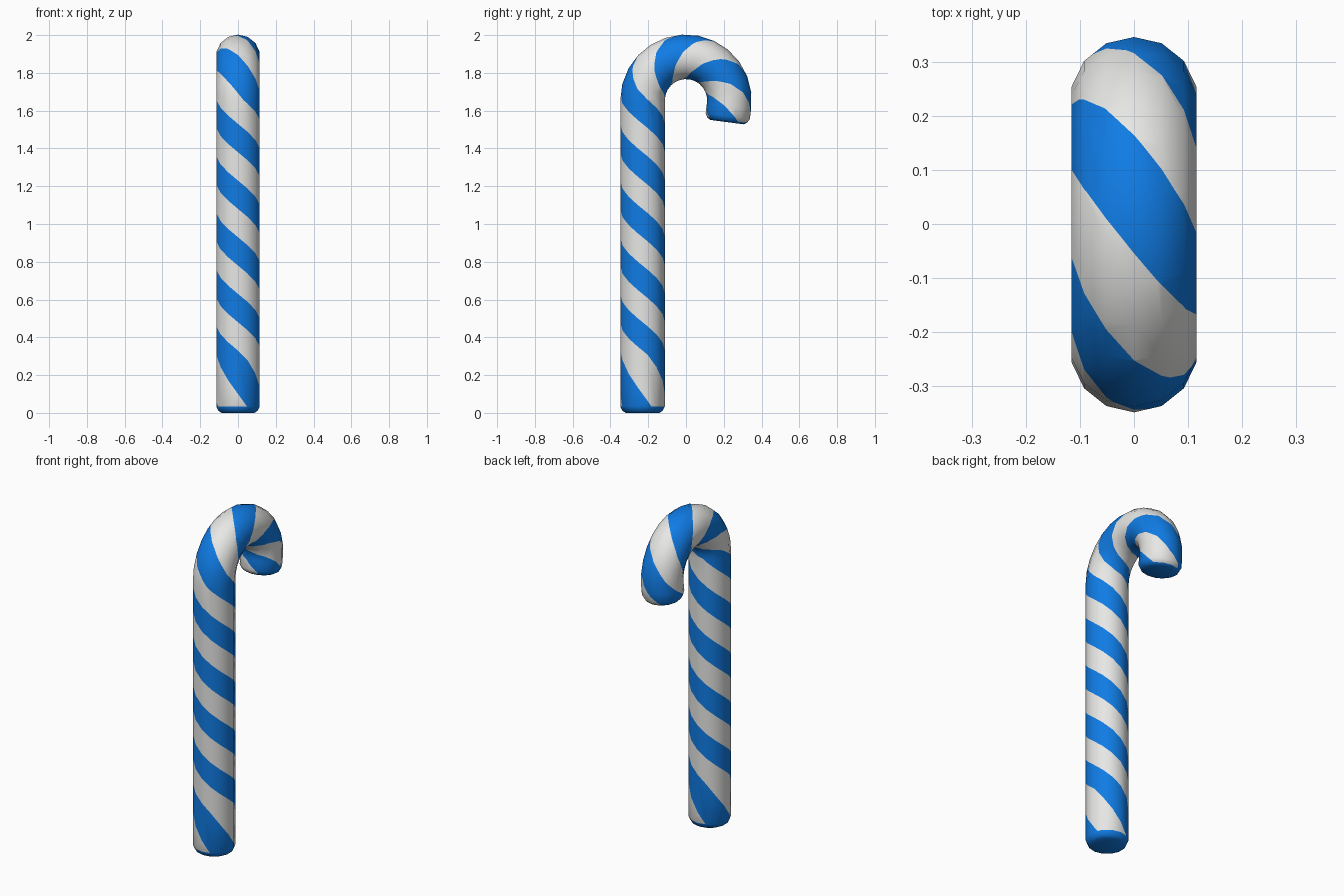
import bpy, bmesh, math
from mathutils import Vector

if "Cube" in bpy.data.objects:
    bpy.data.objects.remove(bpy.data.objects["Cube"])

SIDES, BEND_R, STEM, TUBE = 14, 0.23, 1.655, 0.118
SWEEP = math.radians(187.5)
ARC_END = STEM + BEND_R * SWEEP
TIP = 2.494
PITCH = 0.6            # rise of one stripe turn, two blue stripes per turn
ARC_STEPS = 13


def material(name, rgb):
    m = bpy.data.materials.new(name)
    m.diffuse_color = (*rgb, 1)
    m.use_nodes = True
    m.node_tree.nodes["Principled BSDF"].inputs["Base Color"].default_value = m.diffuse_color
    return m


# Rings along the cane: (distance, tube radius), rounded at both ends
rings = [(0, 0.088), (0.01, 0.106), (0.035, TUBE)]
rings += [(STEM + BEND_R * SWEEP * i / ARC_STEPS, TUBE) for i in range(ARC_STEPS + 1)]
rings += [(TIP - 0.032, TUBE), (TIP - 0.01, 0.106), (TIP, 0.088)]


def corner(col, ring):
    """Tube corner for a side number and a ring number."""
    s, r = rings[ring]
    a = min(max(s - STEM, 0) / BEND_R, SWEEP)
    out = Vector((0, -math.cos(a), math.sin(a)))
    along = Vector((0, math.sin(a), math.cos(a)))
    straight = s - STEM if s < STEM else max(s - ARC_END, 0)
    centre = Vector((0, 0, STEM)) + out * BEND_R + along * straight
    phi = -math.pi + 2 * math.pi * col / SIDES
    return centre + out * r * math.cos(phi) + Vector((r * math.sin(phi), 0, 0))


def to_flat(s):        # stripes stretch a little near the foot
    return s if s > 0.3 else 0.3 - (0.3 - s) * 0.6


def from_flat(t):
    return t if t > 0.3 else 0.3 - (0.3 - t) / 0.6


def wrap(p):
    """Flat sheet position (side, distance) to a point on the tube."""
    col = min(int(p.x + 1e-5), SIDES - 1)
    s = from_flat(p.y)
    j = 0
    while j < len(rings) - 2 and s > rings[j + 1][0]:
        j += 1
    f = (s - rings[j][0]) / (rings[j + 1][0] - rings[j][0])
    g = p.x - col
    low = corner(col, j).lerp(corner(col + 1, j), g)
    high = corner(col, j + 1).lerp(corner(col + 1, j + 1), g)
    return low.lerp(high, f)


# Unrolled sheet of the cane
bm = bmesh.new()
grid = [[bm.verts.new((c, to_flat(s), 0)) for c in range(SIDES + 1)] for s, _ in rings]
for a, b in zip(grid, grid[1:]):
    for c in range(SIDES):
        bm.faces.new((a[c], a[c + 1], b[c + 1], b[c]))

# Cut the slanted stripe edges into the sheet
slope = PITCH / SIDES
for k in range(-14, 11):
    edge = 1.53 + k * PITCH / 4
    bmesh.ops.bisect_plane(bm, geom=bm.verts[:] + bm.edges[:] + bm.faces[:], dist=0.001,
                           plane_co=(SIDES / 2, edge, 0), plane_no=(slope, 1, 0))

# Colour alternate stripes; rounded ends are blue
for f in bm.faces:
    m = f.calc_center_median()
    phase = (m.y + slope * (m.x - SIDES / 2) - 1.53) / (PITCH / 2)
    s = from_flat(m.y)
    f.material_index = 1 if phase % 1 >= 0.5 or s < 0.035 or s > TIP - 0.014 else 0

# Roll the sheet into the hooked tube and close the ends
for v in bm.verts:
    v.co = wrap(v.co.copy())
bmesh.ops.remove_doubles(bm, verts=bm.verts[:], dist=0.0005)
old = set(bm.faces)
bmesh.ops.holes_fill(bm, edges=[e for e in bm.edges if e.is_boundary], sides=0)
for f in bm.faces:
    if f not in old:
        f.material_index = 1
bmesh.ops.recalc_face_normals(bm, faces=bm.faces[:])

mesh = bpy.data.meshes.new("striped_cane")
bm.to_mesh(mesh)
bm.free()
mesh.materials.append(material("white", (0.8, 0.8, 0.79)))
mesh.materials.append(material("blue", (0.005, 0.2, 0.78)))
cane = bpy.data.objects.new("striped_cane", mesh)
bpy.context.collection.objects.link(cane)
bpy.context.view_layer.objects.active = cane
cane.select_set(True)
bpy.ops.object.shade_smooth_by_angle(angle=math.radians(45))
